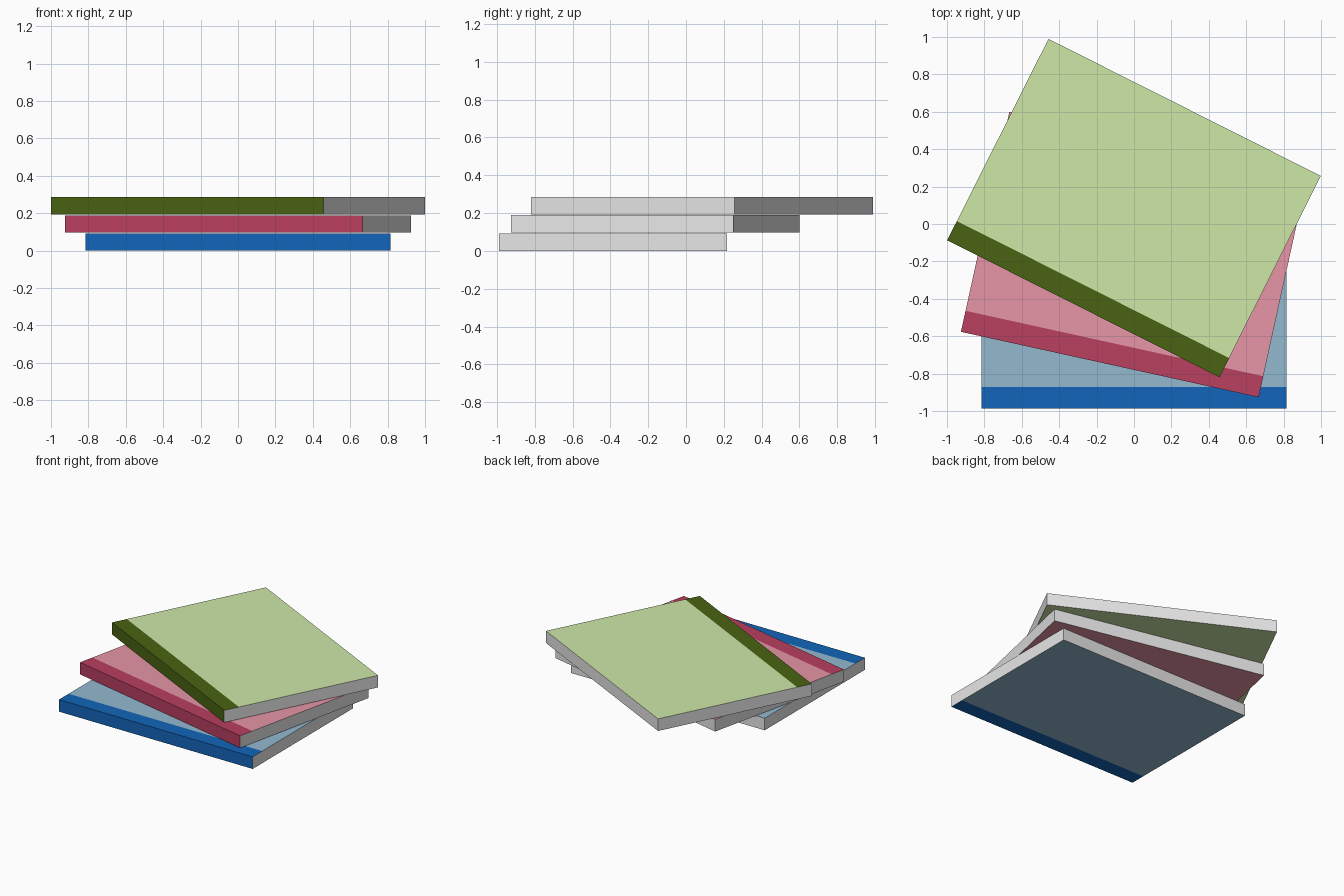
import bpy
import bmesh
from math import radians
from mathutils import Matrix

if "Cube" in bpy.data.objects:
    bpy.data.objects.remove(bpy.data.objects["Cube"], do_unlink=True)

WIDTH, DEPTH, THICK, PITCH, BAND = 1.63, 1.205, 0.092, 0.097, 0.115


def material(name, color):
    mat = bpy.data.materials.new(name)
    mat.use_nodes = True
    mat.diffuse_color = (*color, 1)
    mat.node_tree.nodes["Principled BSDF"].inputs["Base Color"].default_value = (*color, 1)
    return mat


def book(name, level, y, angle, spine, cover, pages):
    bm = bmesh.new()
    bmesh.ops.create_cube(bm, size=1, matrix=Matrix.Diagonal((WIDTH, DEPTH, THICK, 1)))
    # Cut the spine band that wraps onto both covers
    edge = -DEPTH / 2 + BAND
    bmesh.ops.bisect_plane(bm, geom=bm.verts[:] + bm.edges[:] + bm.faces[:],
                           plane_co=(0, edge, 0), plane_no=(0, 1, 0))
    bm.normal_update()
    # Spine and band: 0, covers: 1, page edges: 2
    for face in bm.faces:
        n = face.normal
        in_band = face.calc_center_median().y < edge
        if n.y < -0.5 or (abs(n.z) > 0.5 and in_band):
            face.material_index = 0
        else:
            face.material_index = 1 if abs(n.z) > 0.5 else 2
    mesh = bpy.data.meshes.new(name)
    bm.to_mesh(mesh)
    bm.free()
    for mat in (spine, cover, pages):
        mesh.materials.append(mat)
    obj = bpy.data.objects.new(name, mesh)
    obj.location = (0, y, level * PITCH + THICK / 2)
    obj.rotation_euler.z = radians(angle)
    bpy.context.collection.objects.link(obj)


paper = material("page grey", (0.8, 0.8, 0.8))

# Stack of three books, each turned further than the one below
book("bottom_book", 0, -0.385, 0,
     material("deep blue", (0.006, 0.13, 0.49)),
     material("pale blue", (0.29, 0.49, 0.63)), paper)
book("middle_book", 1, -0.163, -12.4,
     material("crimson", (0.49, 0.05, 0.117)),
     material("pink", (0.8, 0.3, 0.38)), paper)
book("top_book", 2, 0.085, -26.7,
     material("dark olive", (0.067, 0.123, 0.006)),
     material("pale green", (0.62, 0.8, 0.39)), paper)
